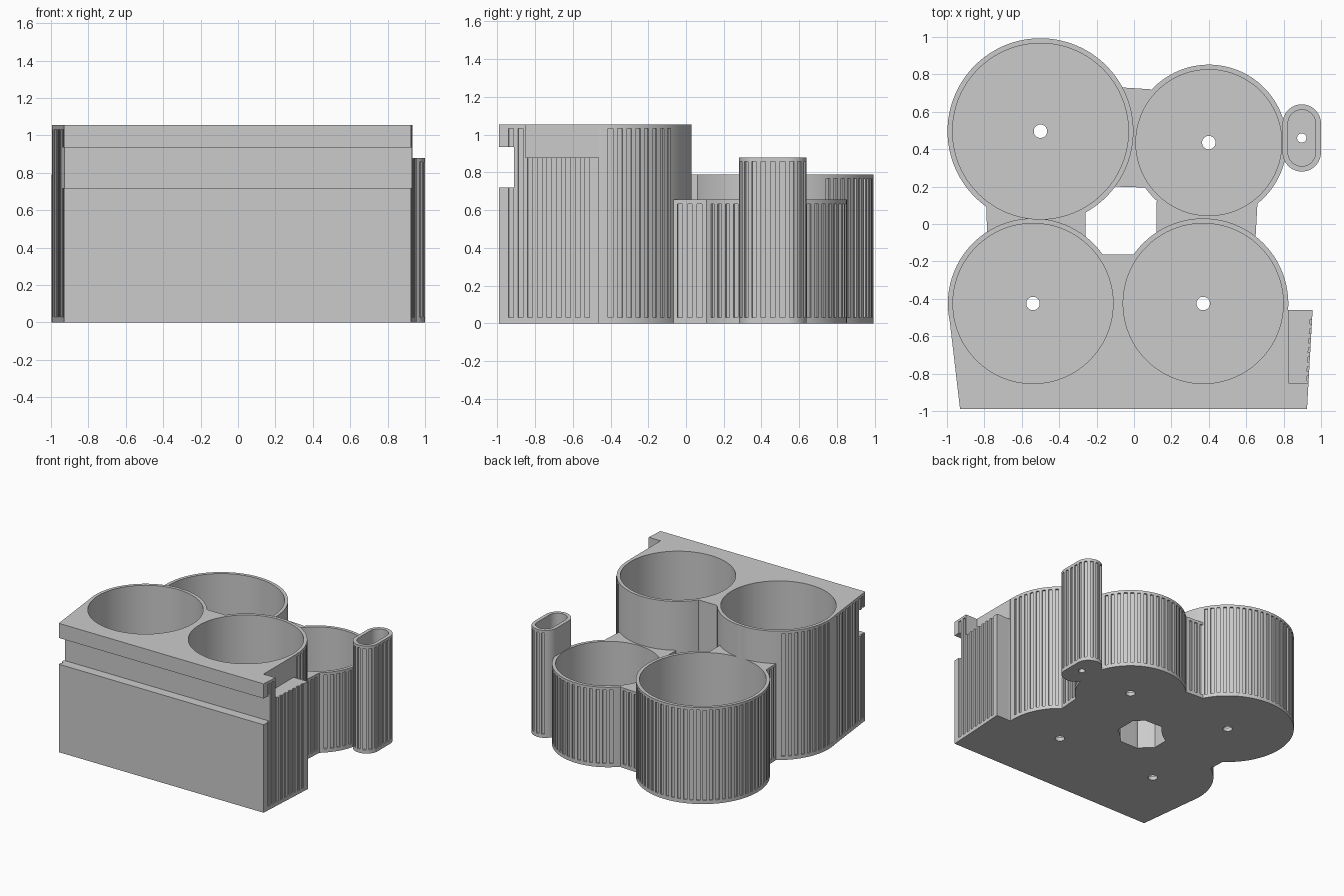
import bpy, bmesh
from math import sin, cos, pi, radians, copysign
from mathutils import Vector

STEP = 0.025      # width of one rib or one groove
DEPTH = 0.011     # groove depth
FLOOR = 0.03      # floor and plain band height
TALL = 1.055      # height of the front section

cube = bpy.data.objects.get("Cube")
if cube:
    bpy.data.objects.remove(cube)

grey = bpy.data.materials.new("grey plastic")
grey.use_nodes = True
grey.diffuse_color = (0.6, 0.6, 0.6, 1)
grey.node_tree.nodes["Principled BSDF"].inputs["Base Color"].default_value = grey.diffuse_color


def capsule(cx, cy, r, half=0.0, n=128):
    """Circle, stretched along y by half the straight length."""
    angles = [2 * pi * (i + 0.5) / n for i in range(n)]
    return [Vector((cx + r * cos(a), cy + r * sin(a) + copysign(half, sin(a)))) for a in angles]


def poly(*pts):
    return [Vector(p) for p in pts]


def rect(x0, x1, y0, y1):
    return poly((x0, y0), (x1, y0), (x1, y1), (x0, y1))


def stack(bm, levels):
    """Closed solid through counter-clockwise (outline, z) levels, bottom first."""
    rings = [[bm.verts.new((p.x, p.y, z)) for p in pts] for pts, z in levels]
    n = len(rings[0])
    bm.faces.new(rings[0][::-1])
    bm.faces.new(rings[-1])
    for low, high in zip(rings, rings[1:]):
        for i in range(n):
            j = (i + 1) % n
            bm.faces.new((low[i], low[j], high[j], high[i]))


def finish(name, bm):
    bmesh.ops.remove_doubles(bm, verts=bm.verts, dist=0.0001)
    me = bpy.data.meshes.new(name)
    bm.to_mesh(me)
    bm.free()
    me.materials.append(grey)
    ob = bpy.data.objects.new(name, me)
    bpy.context.collection.objects.link(ob)
    return ob


def fluted_solid(name, outline, height, ribbed):
    """Prism whose walls carry vertical grooves wherever ribbed(midpoint) holds."""
    plain, comb, count = [], [], 0
    for p, q in zip(outline, outline[1:] + outline[:1]):
        steps = max(1, round((q - p).length / STEP))
        edge = (q - p).normalized()
        inward = Vector((-edge.y, edge.x)) * DEPTH
        for k in range(steps):
            a, b = p.lerp(q, k / steps), p.lerp(q, (k + 1) / steps)
            count += 1
            if count % 2 and ribbed((a + b) / 2):
                plain += [a, a, b]
                comb += [a, a + inward, b + inward]
            else:
                plain.append(a)
                comb.append(a)
    bm = bmesh.new()
    top = height - 0.022
    stack(bm, [(plain, 0), (plain, FLOOR), (comb, FLOOR), (comb, top), (plain, top), (plain, height)])
    return finish(name, bm)


# Cups: centre, outer radius, bore radius
back_left = (-0.50, 0.496, 0.497, 0.470)
back_right = (0.40, 0.435, 0.417, 0.390)
front_left = (-0.54, -0.425, 0.455, 0.428)
front_right = (0.37, -0.425, 0.455, 0.428)
SLOT = (0.897, 0.46)

# Bore cutter: cup and slot hollows with drain holes
bm = bmesh.new()
for cx, cy, _, bore in (back_left, back_right, front_left, front_right):
    hole, wide = capsule(cx, cy, 0.036), capsule(cx, cy, bore)
    stack(bm, [(hole, -0.2), (hole, FLOOR), (wide, FLOOR), (wide, 1.5)])
hole, wide = capsule(*SLOT, 0.025, n=28), capsule(*SLOT, 0.074, 0.077, n=28)
stack(bm, [(hole, -0.2), (hole, FLOOR), (wide, FLOOR), (wide, 1.5)])
bores = finish("bore_cutter", bm)

# Rail cutter: long groove in the front face and the corner notch
bm = bmesh.new()
groove = rect(-1.3, 1.3, -1.3, -0.912)
stack(bm, [(groove, 0.72), (groove, 0.935)])
notch = rect(0.826, 1.3, -0.85, -0.3)
stack(bm, [(notch, 0.88), (notch, 1.5)])
rails = finish("rail_cutter", bm)
bores.hide_render = rails.hide_render = True

# Front body that frames the two tall cups
outline = poly((-0.93, -0.99), (0.925, -0.99), (0.955, -0.46), (0.82, -0.46),
               (0.0, -0.162), (-0.17, -0.162), (-0.992, -0.462))
front_body = fluted_solid("front_body", outline, TALL,
                          lambda p: abs(p.x) > 0.9 and -0.96 < p.y < -0.49)

# Cups, ribbed on the outside only
parts = [
    front_body,
    fluted_solid("front_left_cup", capsule(*front_left[:3], n=114), TALL,
                 lambda p: p.x < -0.79 and p.y > -0.48),
    fluted_solid("front_right_cup", capsule(*front_right[:3], n=114), TALL,
                 lambda p: p.x > 0.65 and p.y > -0.45),
    fluted_solid("back_left_cup", capsule(*back_left[:3]), 0.79,
                 lambda p: p.y > 0.73 or (p.x < -0.79 and p.y > 0.1)),
    fluted_solid("back_right_cup", capsule(*back_right[:3], n=104), 0.655,
                 lambda p: p.y > 0.73 or (p.x > 0.66 and p.y > 0.1)),
    # Slim slot holder on the side
    fluted_solid("slot_holder", capsule(*SLOT, 0.103, 0.077, n=28), 0.88,
                 lambda p: p.x > 0.82),
]

# Webs tying the cups together
webs = [
    ("rear_web", poly((-0.1, 0.2), (0.06, 0.195), (0.09, 0.72), (-0.063, 0.73)), 0.655,
     lambda p: p.y > 0.71),
    ("left_web", poly((-0.785, -0.06), (-0.26, -0.07), (-0.26, 0.07), (-0.79, 0.1)), 0.79,
     lambda p: p.x < -0.78),
    ("right_web", poly((0.12, -0.05), (0.65, -0.07), (0.66, 0.11), (0.12, 0.12)), 0.655,
     lambda p: p.x > 0.645),
]
parts += [fluted_solid(*web) for web in webs]


def cut(ob, cutter):
    mod = ob.modifiers.new("cut", 'BOOLEAN')
    mod.operation = 'DIFFERENCE'
    mod.solver = 'EXACT'
    mod.use_self = True
    mod.object = cutter


# Hollow every part, then bake the result
for ob in parts:
    cut(ob, bores)
cut(front_body, rails)
bpy.context.view_layer.update()
deps = bpy.context.evaluated_depsgraph_get()
baked = [bpy.data.meshes.new_from_object(ob.evaluated_get(deps)) for ob in parts]
for ob, me in zip(parts, baked):
    ob.modifiers.clear()
    ob.data = me
    me.materials.clear()
    me.materials.append(grey)
    me.polygons.foreach_set("material_index", [0] * len(me.polygons))
for cutter in (bores, rails):
    bpy.data.objects.remove(cutter)

# Smooth round walls, crisp edges
bpy.ops.object.select_all(action='DESELECT')
for ob in parts:
    ob.select_set(True)
bpy.context.view_layer.objects.active = front_body
bpy.ops.object.shade_smooth_by_angle(angle=radians(25))
